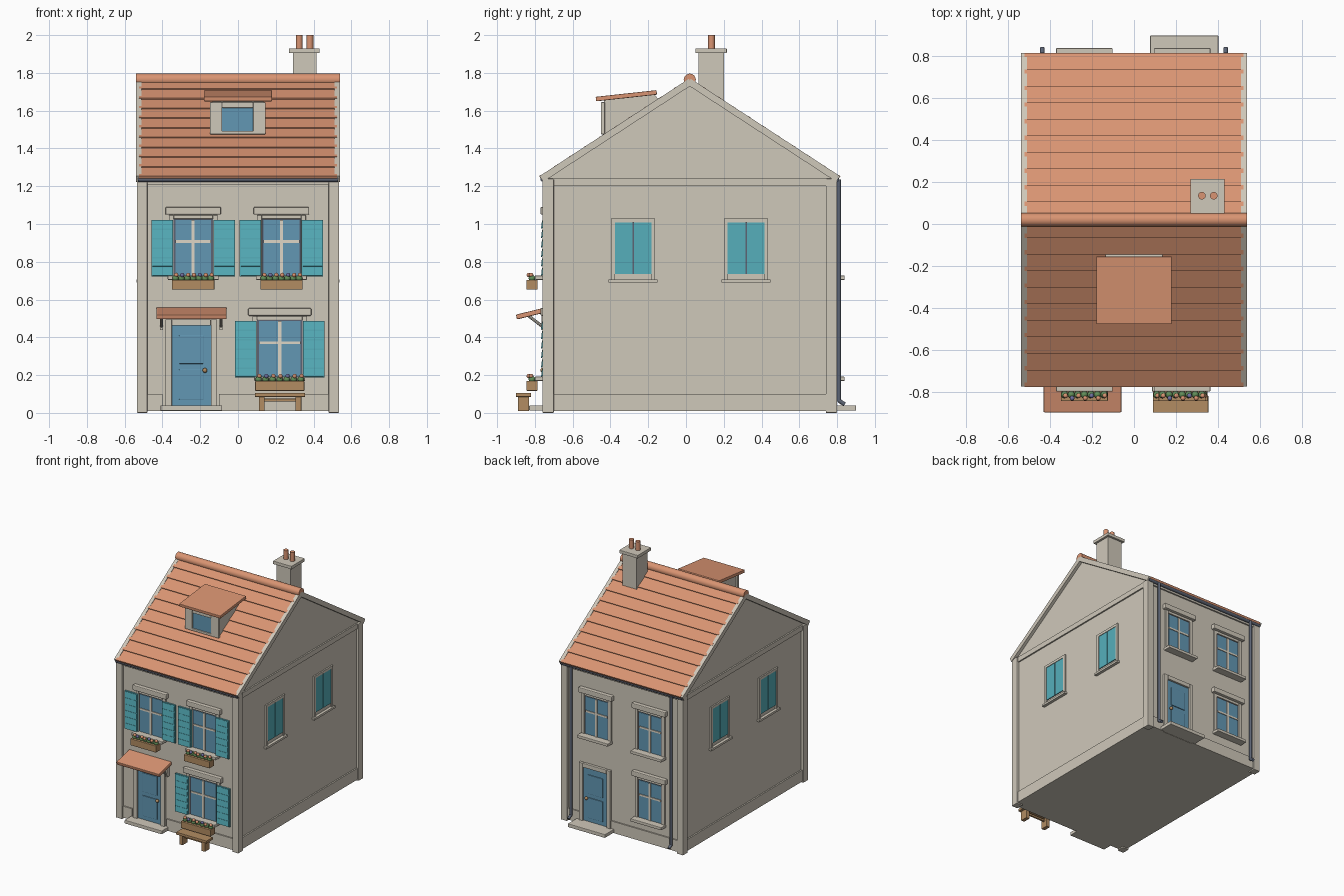
import bpy, bmesh, math
from mathutils import Matrix, Vector

if "Cube" in bpy.data.objects:
    bpy.data.objects.remove(bpy.data.objects["Cube"])

def srgb(r, g, b):
    f = lambda v: ((v / 255 + 0.055) / 1.055) ** 2.4 if v > 10 else v / 3295
    return (f(r), f(g), f(b), 1)

def mat(name, *rgb):
    m = bpy.data.materials.new(name)
    m.diffuse_color = srgb(*rgb)
    m.use_nodes = True
    m.node_tree.nodes["Principled BSDF"].inputs["Base Color"].default_value = m.diffuse_color
    return m

STONE = mat("stone", 207, 200, 186)
TILE = mat("terracotta", 217, 148, 114)
TEAL = mat("teal_paint", 86, 175, 187)
BLUE = mat("blue_glass", 98, 151, 180)
SLATE = mat("slate_metal", 92, 100, 116)
CREAM = mat("cream_paint", 222, 214, 198)
WOOD = mat("wood", 178, 140, 98)
GREEN = mat("leaf_green", 98, 142, 88)
VIOLET = mat("violet_petal", 112, 112, 160)

class Part:
    """One named object assembled from simple solids."""
    def __init__(self, name, material, bevel=0):
        self.name, self.material, self.bevel, self.bm = name, material, bevel, bmesh.new()

    def box(self, x0, x1, y0, y1, z0, z1, tilt=0):
        c = Vector((x0 + x1, y0 + y1, z0 + z1)) / 2
        size = (abs(x1 - x0), abs(y1 - y0), abs(z1 - z0), 1)
        m = Matrix.Translation(c) @ Matrix.Rotation(tilt, 4, 'X') @ Matrix.Diagonal(size)
        bmesh.ops.create_cube(self.bm, size=1, matrix=m)
        return self

    def rod(self, p, q, r, sides=16):
        p, q = Vector(p), Vector(q)
        rot = (q - p).to_track_quat('Z', 'Y').to_matrix().to_4x4()
        bmesh.ops.create_cone(self.bm, cap_ends=True, segments=sides, radius1=r, radius2=r,
                              depth=(q - p).length, matrix=Matrix.Translation((p + q) / 2) @ rot)
        return self

    def ball(self, p, r):
        bmesh.ops.create_uvsphere(self.bm, u_segments=10, v_segments=7, radius=r,
                                  matrix=Matrix.Translation(p))
        return self

    def prism(self, pts, x0, x1):
        a = [self.bm.verts.new((x0, y, z)) for y, z in pts]
        b = [self.bm.verts.new((x1, y, z)) for y, z in pts]
        self.bm.faces.new(a)
        self.bm.faces.new(b[::-1])
        for i in range(len(a)):
            j = (i + 1) % len(a)
            self.bm.faces.new((a[j], a[i], b[i], b[j]))
        return self

    def done(self, smooth=False):
        bmesh.ops.recalc_face_normals(self.bm, faces=self.bm.faces)
        me = bpy.data.meshes.new(self.name)
        self.bm.to_mesh(me)
        self.bm.free()
        me.materials.append(self.material)
        o = bpy.data.objects.new(self.name, me)
        bpy.context.collection.objects.link(o)
        if self.bevel:
            mod = o.modifiers.new("soft_edges", 'BEVEL')
            mod.width, mod.segments = self.bevel, 2
        if smooth:
            bpy.context.view_layer.objects.active = o
            o.select_set(True)
            bpy.ops.object.shade_smooth_by_angle(angle=math.radians(40))
            o.select_set(False)
        return o

CY, HALF, EAVE, RIDGE = 0.02, 0.79, 1.245, 1.76
SLOPE = math.atan2(RIDGE - EAVE, HALF)
LEN = math.hypot(HALF, RIDGE - EAVE)
WX, WY = 0.515, 0.76            # wall half sizes
yw = lambda s, d: CY + s * (WY + d)   # distance d out of front (-1) / back (+1) wall

# Walls with gables
Part("walls", STONE).prism([(CY - WY, 0.01), (CY + WY, 0.01), (CY + WY, 1.235),
                            (CY, RIDGE - 0.025), (CY - WY, 1.235)], -WX, WX).done()

# Corner pilasters, plinth and cornice
p = Part("corner_pilasters", STONE, 0.004)
for sx in (-1, 1):
    for s in (-1, 1):
        p.box(sx * 0.48, sx * 0.535, yw(s, -0.04), yw(s, 0.02), 0, 1.24)
p.done()
p = Part("plinth_and_cornice", STONE)
for sx in (-1, 1):
    for z0, z1 in ((0.01, 0.1), (1.2, 1.24)):
        p.box(sx * 0.5, sx * 0.526, yw(-1, -0.02), yw(1, -0.02), z0, z1)
for s in (-1, 1):
    p.box(-0.5, 0.5, yw(s, -0.02), yw(s, 0.012), 1.21, 1.24)
p.box(-0.5, -0.4, yw(-1, -0.02), yw(-1, 0.01), 0.01, 0.1)
p.box(-0.1, 0.5, yw(-1, -0.02), yw(-1, 0.01), 0.01, 0.1)
p.box(-0.5, 0.1, yw(1, -0.02), yw(1, 0.01), 0.01, 0.1)
p.box(0.38, 0.5, yw(1, -0.02), yw(1, 0.01), 0.01, 0.1)
p.done()

# Roof: overlapping tile courses and stone gable copings
tiles, coping = Part("roof_tiles", TILE), Part("gable_coping", STONE)
N = 10
for s in (-1, 1):
    def on_slope(d, up):       # point d up from the eave, raised by up
        return (CY + s * (HALF - d * math.cos(SLOPE) + up * math.sin(SLOPE)),
                EAVE + d * math.sin(SLOPE) + up * math.cos(SLOPE))
    for i in range(N):
        y, z = on_slope((i + 0.5) * LEN / N + 0.003, 0)
        h = LEN / N / 2 + 0.005
        tiles.box(-0.524, 0.524, y - h, y + h, z - 0.008, z + 0.008, -s * (SLOPE - 0.07))
    y, z = on_slope(LEN / 2, -0.008)
    for sx in (-1, 1):
        coping.box(sx * 0.512, sx * 0.54, y - LEN / 2, y + LEN / 2, z - 0.018, z + 0.018, -s * SLOPE)
tiles.done()
coping.done()
Part("ridge_tile", TILE).rod((-0.54, CY, 1.764), (0.54, CY, 1.764), 0.032, 20).done(True)

# Gutters and rear downpipes
p = Part("gutters", SLATE)
for s in (-1, 1):
    p.rod((-0.53, yw(s, 0.018), 1.236), (0.53, yw(s, 0.018), 1.236), 0.013, 12)
p.done(True)
p = Part("downpipes", SLATE)
for x in (-0.438, 0.438):
    p.rod((x, yw(1, 0.03), 0.06), (x, yw(1, 0.03), 1.235), 0.011, 12)
    p.rod((x, yw(1, 0.03), 0.065), (x, yw(1, 0.06), 0.045), 0.011, 12)
p.done(True)

# Chimney
Part("chimney_stack", STONE).box(0.29, 0.415, 0.065, 0.2, 1.6, 1.91).done()
Part("chimney_cap", STONE, 0.003).box(0.27, 0.432, 0.05, 0.216, 1.905, 1.93).done()
p = Part("chimney_pots", TILE)
for x in (0.324, 0.381):
    p.rod((x, 0.135, 1.92), (x, 0.135, 2.0), 0.018)
p.done(True)

# Dormer
Part("dormer_body", STONE).prism([(-0.435, 1.44), (-0.435, 1.655), (-0.17, 1.69), (-0.1, 1.6)],
                                 -0.135, 0.135).done()
p = Part("dormer_frame", STONE, 0.003)
for x0, x1, z0, z1 in ((-0.148, -0.085, 1.475, 1.645), (0.08, 0.146, 1.475, 1.645),
                       (-0.085, 0.08, 1.615, 1.645), (-0.148, 0.146, 1.475, 1.492)):
    p.box(x0, x1, -0.45, -0.43, z0, z1)
p.done()
Part("dormer_glass", BLUE).box(-0.085, 0.08, -0.44, -0.43, 1.49, 1.617).done()
Part("dormer_roof", TILE, 0.004).box(-0.18, 0.18, -0.478, -0.154, 1.667, 1.691, 0.11).done()

# Windows on front and back
def window(tag, s, c, z0, w, lw):
    top = z0 + 0.305
    p = Part(tag + "_surround", STONE, 0.003)
    for sx in (-1, 1):
        p.box(c + sx * w, c + sx * (w + 0.025), yw(s, -0.01), yw(s, 0.012), z0, top + 0.02)
    p.box(c - w, c + w, yw(s, -0.01), yw(s, 0.012), top, top + 0.02)
    p.done()
    Part(tag + "_sash", SLATE).box(c - w, c + w, yw(s, -0.01), yw(s, 0.003), z0, top).done()
    Part(tag + "_glass", BLUE).box(c - w + 0.009, c + w - 0.009, yw(s, -0.01), yw(s, 0.006),
                                   z0, top - 0.006).done()
    p = Part(tag + "_glazing_bars", CREAM)
    p.box(c - 0.008, c + 0.008, yw(s, 0), yw(s, 0.012), z0, top - 0.006)
    p.box(c - w + 0.009, c + w - 0.009, yw(s, 0), yw(s, 0.011), z0 + 0.178, z0 + 0.192).done()
    Part(tag + "_lintel", STONE, 0.006).box(c - lw, c + lw, yw(s, -0.01), yw(s, 0.03),
                                            z0 + 0.327, z0 + 0.368).done()
    Part(tag + "_sill", STONE, 0.004).box(c - 0.135, c + 0.135, yw(s, -0.01), yw(s, 0.06),
                                          z0 - 0.018, z0 + 0.005).done()

def shutters(tag, c, z0, w):
    p = Part(tag + "_shutters", TEAL)
    for sx in (-1, 1):
        a, b = c + sx * (w + 0.003), c + sx * (w + 0.117)
        p.box(a, b, yw(-1, 0.008), yw(-1, 0.02), z0, z0 + 0.3)
        for i in range(6):       # louvres
            z = z0 + 0.025 + i * 0.05
            p.box(a + sx * 0.006, b - sx * 0.006, yw(-1, 0.019), yw(-1, 0.025), z - 0.021, z + 0.021, -0.12)
    p.done()

def flower_box(tag, c, z0, w):
    Part(tag + "_planter", WOOD, 0.003).box(c - w, c + w, yw(-1, 0.045), yw(-1, 0.105),
                                            z0 - 0.07, z0 - 0.018).done()
    leaves = Part(tag + "_leaves", GREEN)
    blooms = {TILE: Part(tag + "_orange_blooms", TILE), VIOLET: Part(tag + "_violet_blooms", VIOLET)}
    for i in range(7):
        x = c - w + 0.018 + i * (2 * w - 0.036) / 6
        leaves.ball((x, yw(-1, 0.075), z0 - 0.01), 0.018)
        m = VIOLET if i % 3 == 1 else TILE
        blooms[m].ball((x + 0.004, yw(-1, 0.08 + 0.012 * (i % 2)), z0 + 0.008), 0.012)
    for q in (leaves, *blooms.values()):
        q.done(True)

for tag, c, z0, w, lw, bw in (("upper_left", -0.237, 0.722, 0.104, 0.147, 0.112),
                              ("upper_right", 0.23, 0.722, 0.104, 0.147, 0.112),
                              ("lower_right", 0.221, 0.187, 0.12, 0.167, 0.13)):
    window(tag, -1, c, z0, w, lw)
    shutters(tag, c, z0, w)
    flower_box(tag, c, z0, bw)
for tag, c, z0 in (("rear_upper_left", -0.237, 0.722), ("rear_upper_right", 0.23, 0.722),
                   ("rear_lower", -0.237, 0.187)):
    window(tag, 1, c, z0, 0.104, 0.147)

# Closed shutters on both gable sides
for sx, side in ((-1, "left"), (1, "right")):
    leafs, gap = Part(side + "_side_shutters", TEAL), Part(side + "_side_shutter_gaps", SLATE)
    trim = Part(side + "_side_window_trim", STONE)
    for c in (-0.28, 0.318):
        gap.box(sx * 0.5, sx * 0.518, c - 0.097, c + 0.097, 0.735, 1.008)
        for t in (-1, 1):
            leafs.box(sx * 0.5, sx * 0.522, c + t * 0.004, c + t * 0.097, 0.735, 1.008)
            trim.box(sx * 0.5, sx * 0.526, c + t * 0.097, c + t * 0.117, 0.705, 1.028)
        trim.box(sx * 0.5, sx * 0.526, c - 0.097, c + 0.097, 1.008, 1.028)
        trim.box(sx * 0.5, sx * 0.538, c - 0.13, c + 0.13, 0.69, 0.706)
    for q in (leafs, gap, trim):
        q.done()

# Doors with frame, panels, knob and step
def door(tag, s, c, depth):
    f = Part(tag + "_frame", STONE, 0.003)
    for sx in (-1, 1):
        f.box(c + sx * 0.103, c + sx * 0.137, yw(s, -0.01), yw(s, 0.02), 0.03, 0.495)
    f.box(c - 0.103, c + 0.103, yw(s, -0.01), yw(s, 0.02), 0.462, 0.495).done()
    Part(tag, BLUE).box(c - 0.103, c + 0.103, yw(s, -0.01), yw(s, 0.005), 0.03, 0.463).done()
    f = Part(tag + "_panels", BLUE, 0.003)
    for z0, z1 in ((0.07, 0.23), (0.26, 0.41)):
        f.box(c - 0.065, c + 0.065, yw(s, 0), yw(s, 0.011), z0, z1)
    f.done()
    Part(tag + "_knob", WOOD).ball((c + 0.072, yw(s, 0.018), 0.225), 0.013).done(True)
    Part(tag + "_step", STONE, 0.004).box(c - 0.163, c + 0.163, yw(s, -0.01), yw(s, depth), 0.012, 0.04).done()

door("front_door", -1, -0.247, 0.09)
door("rear_door", 1, 0.24, 0.12)

# Awning over the front door
Part("awning", TILE, 0.005).box(-0.432, -0.06, -0.9, -0.735, 0.514, 0.54, 0.24).done()
p = Part("awning_brackets", STONE)
for x in (-0.405, -0.09):
    p.rod((x, -0.75, 0.45), (x, -0.835, 0.515), 0.008, 8)
    p.box(x - 0.008, x + 0.008, -0.765, -0.74, 0.44, 0.54)
p.done()

# Bench
p = Part("bench", WOOD, 0.002).box(0.09, 0.355, -0.9, -0.82, 0.085, 0.105)
for x in (0.125, 0.32):
    p.box(x - 0.015, x + 0.015, -0.89, -0.83, 0.01, 0.086)
p.box(0.13, 0.315, -0.868, -0.852, 0.06, 0.075).done()
